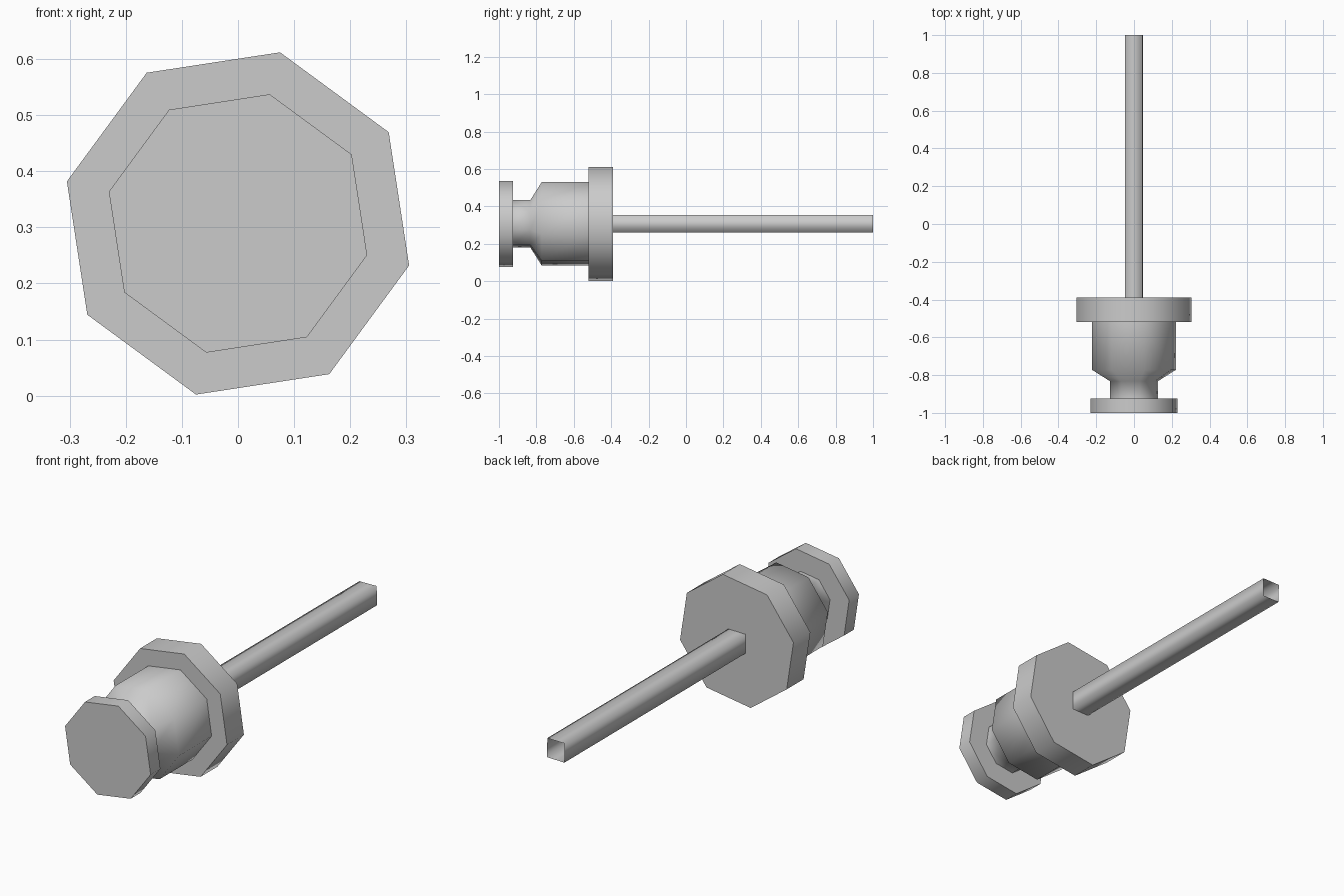
import bpy
import bmesh
from math import cos, sin, radians

cube = bpy.data.objects.get("Cube")
if cube:
    bpy.data.objects.remove(cube)

AXIS_Z = 0.307

metal = bpy.data.materials.new("grey_metal")
metal.use_nodes = True
grey = (0.6, 0.6, 0.6, 1)
metal.diffuse_color = grey
metal.node_tree.nodes["Principled BSDF"].inputs["Base Color"].default_value = grey


def turned(name, profile, sides, start, capped=True, smooth=62):
    """Sweep (y, radius) points around the long axis into a faceted part."""
    bm = bmesh.new()
    rings = []
    for y, r in profile:
        angles = [radians(start + 360 * i / sides) for i in range(sides)]
        rings.append([bm.verts.new((r * cos(a), y, AXIS_Z + r * sin(a))) for a in angles])
    for a, b in zip(rings, rings[1:]):
        for i in range(sides):
            j = (i + 1) % sides
            bm.faces.new((a[i], a[j], b[j], b[i]))
    if capped:
        bm.faces.new(rings[0])
        bm.faces.new(rings[-1])
    bmesh.ops.recalc_face_normals(bm, faces=bm.faces)
    mesh = bpy.data.meshes.new(name)
    bm.to_mesh(mesh)
    bm.free()
    mesh.materials.append(metal)
    obj = bpy.data.objects.new(name, mesh)
    bpy.context.collection.objects.link(obj)
    bpy.ops.object.select_all(action='DESELECT')
    obj.select_set(True)
    bpy.context.view_layer.objects.active = obj
    bpy.ops.object.shade_smooth_by_angle(angle=radians(smooth))
    return obj


TILT = 31.2

# Octagonal head at the front
turned("front_cap", [(-1, 0.237), (-0.925, 0.237)], 8, TILT)
# Narrow neck flaring out to the main barrel
turned("neck_and_barrel", [(-0.925, 0.131), (-0.832, 0.131), (-0.772, 0.229), (-0.52, 0.229)], 8, TILT)
# Wide collar behind the barrel
turned("rear_collar", [(-0.52, 0.314), (-0.39, 0.314)], 8, TILT)
# Square hollow rod, open at the rear end
turned("rod", [(-0.39, 0.066), (1, 0.066)], 4, 46, capped=False, smooth=100)
